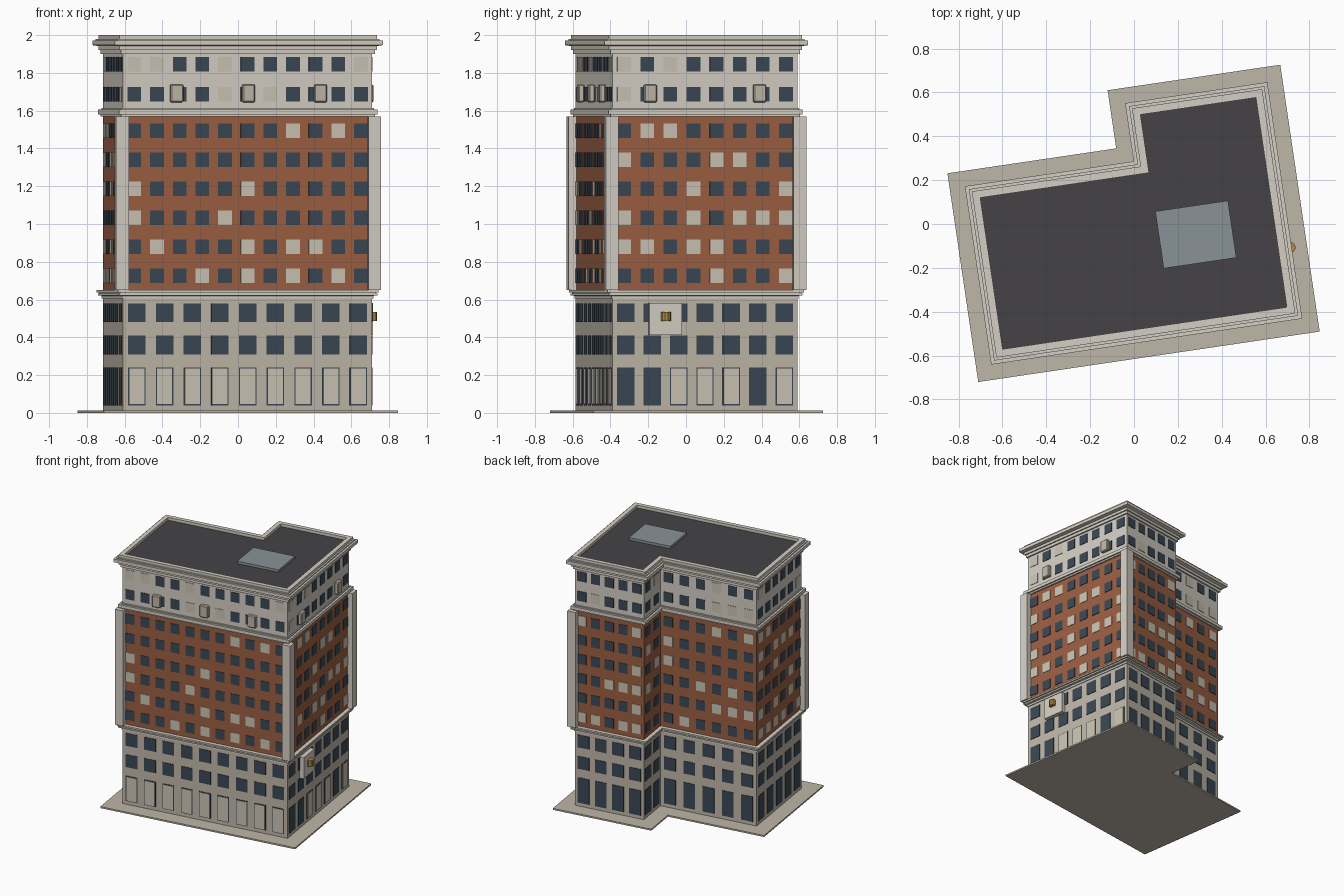
import bpy, bmesh, math, random
from mathutils import Vector, Matrix

if "Cube" in bpy.data.objects:
    bpy.data.objects.remove(bpy.data.objects["Cube"])

random.seed(4)
ANGLE = math.radians(8.4)          # whole building is turned on its plot

# L-shaped footprint: corner and outward direction for offsetting
PLAN = [(-.688, -.489, -1, -1), (.646, -.489, 1, -1), (.646, .501, 1, 1),
        (.09, .501, -1, 1), (.09, .233, -1, 1), (-.688, .233, -1, 1)]


def mat(name, rgb):
    m = bpy.data.materials.new(name)
    m.diffuse_color = (*rgb, 1)
    m.use_nodes = True
    m.node_tree.nodes["Principled BSDF"].inputs["Base Color"].default_value = m.diffuse_color
    return m


BRICK = mat("brick", (.33, .115, .055))
STONE = mat("stone", (.52, .47, .39))
PALE = mat("pale_stone", (.66, .62, .55))
GLASS = mat("dark_glass", (.042, .064, .09))
BLIND = mat("blind", (.60, .55, .46))
ROOF = mat("roof_felt", (.058, .055, .06))
SKY = mat("skylight_glass", (.25, .29, .31))
GOLD = mat("gold", (.42, .26, .05))


def finish(name, bm, material):
    bmesh.ops.recalc_face_normals(bm, faces=bm.faces)
    me = bpy.data.meshes.new(name)
    bm.to_mesh(me)
    bm.free()
    me.materials.append(material)
    ob = bpy.data.objects.new(name, me)
    ob.rotation_euler.z = ANGLE
    bpy.context.collection.objects.link(ob)
    return ob


def sweep(name, profile, material, caps=True):
    """Run a profile of (outward offset, height) round the footprint."""
    bm = bmesh.new()
    loops = [[bm.verts.new((x + d * sx, y + d * sy, z)) for x, y, sx, sy in PLAN]
             for d, z in profile]
    for a, b in zip(loops, loops[1:]):
        for i in range(6):
            j = (i + 1) % 6
            bm.faces.new((a[i], a[j], b[j], b[i]))
    if caps:
        bm.faces.new(loops[0][::-1])
        bm.faces.new(loops[-1])
    return finish(name, bm, material)


def add_box(bm, centre, size, frame=Matrix.Identity(4)):
    bmesh.ops.create_cube(bm, size=1, matrix=Matrix.Translation(centre) @ frame
                          @ Matrix.Diagonal((*size, 1)))


def wall(i):
    p = Vector((*PLAN[i][:2], 0))
    q = Vector((*PLAN[(i + 1) % 6][:2], 0))
    d = (q - p).normalized()
    return p, d, Vector((d.y, -d.x, 0)), (q - p).length


def wall_box(bm, i, s, z, w, h, depth, start=0):
    """Box standing out of wall i at distance s along it."""
    p, d, n, _ = wall(i)
    frame = Matrix((d, n, (0, 0, 1))).transposed().to_4x4()
    add_box(bm, p + d * s + n * (start + depth / 2) + Vector((0, 0, z)),
            (w, depth, h), frame)


# Main masses
sweep("pavement", [(.12, 0), (.12, .012)], STONE)
sweep("lower_walls", [(0, .012), (0, .62)], STONE)
sweep("brick_walls", [(0, .645), (0, 1.58)], BRICK)
sweep("upper_walls", [(0, 1.60), (0, 1.91)], PALE)

# Mouldings
sweep("lower_belt", [(.006, .605), (.006, .62), (.024, .622), (.024, .632),
                     (.018, .632), (.018, .638), (.03, .638), (.03, .65)], PALE)
sweep("upper_belt", [(.012, 1.568), (.012, 1.58), (.024, 1.58), (.024, 1.605),
                     (.008, 1.605), (.008, 1.613)], PALE)
sweep("crown_cornice", [(.0, 1.90), (.012, 1.90), (.012, 1.922), (.022, 1.922),
                        (.022, 1.942), (.05, 1.947), (.05, 1.972), (.034, 1.972),
                        (.034, 1.98), (.022, 1.98), (.022, 2.0), (-.012, 2.0),
                        (-.012, 1.975)], PALE, caps=False)
sweep("roof", [(-.005, 1.955), (-.005, 1.978)], ROOF)

# Skylight
bm = bmesh.new()
c = Matrix.Rotation(-ANGLE, 3, 'Z') @ Vector((.282, -.048, 1.985))
add_box(bm, c, (.335, .263, .026))
finish("skylight", bm, SKY)

# Corner posts on the three outer corners
bm = bmesh.new()
for x, y, sx, sy in PLAN[:3]:
    add_box(bm, (x + .008 * sx, y + .008 * sy, 1.11), (.068, .068, .92))
finish("corner_posts", bm, PALE)

# Windows: lit (blind) cells per row for the two walls seen straight on
LIT = {0: [{3, 5, 7, 9}, {1, 5, 7, 8}, {0, 4}, {0, 5}, set(), {7, 9},
           {4, 6}, {0, 1, 4, 10}],
       1: [{4, 7}, {0, 1, 3, 4}, {0, 3, 5, 6, 7}, {3, 7}, {0, 4, 5}, {1, 2},
           {0}, {0, 2}]}
GROUND_LIT = {0: set(range(9)), 1: {2, 3, 4, 6}}
UPPER_Z = [.65 + .1533 * (r + .5) for r in range(6)] + [1.688, 1.845]
glass, blinds = bmesh.new(), bmesh.new()
for i in range(6):
    L = wall(i)[3]
    n_low, n_up = round(L / .148), round(L / .121)
    for k in range(n_low):
        s = L * (k + .5) / n_low
        for z, h in ((.14, .2), (.36, .1), (.53, .1)):
            wall_box(glass, i, s, z, .093, h, .004)
        if k in GROUND_LIT.get(i, ()):
            wall_box(blinds, i, s, .14, .081, .188, .007)
    for r, z in enumerate(UPPER_Z):
        for k in range(n_up):
            lit = k in LIT[i][r] if i in LIT else random.random() < .25
            wall_box(blinds if lit else glass, i, L * (k + .5) / n_up, z,
                     .073, .077, .004)
finish("window_glass", glass, GLASS)
finish("window_blinds", blinds, BLIND)

# Air conditioner boxes under the crown
bm = bmesh.new()
for i, spots in ((0, (.285, .67, 1.055)), (1, (.2, .785))):
    for s in spots:
        wall_box(bm, i, s, 1.692, .068, .095, .032)
ac = finish("air_conditioners", bm, STONE)
bev = ac.modifiers.new("soft_edges", 'BEVEL')
bev.width, bev.segments = .006, 1

# Entrance wall panel with a gold lantern
bm = bmesh.new()
wall_box(bm, 1, .28, .497, .175, .168, .034)
finish("wall_panel", bm, PALE)
bm = bmesh.new()
p, d, n, _ = wall(1)
bmesh.ops.create_cone(bm, cap_ends=True, segments=10, radius1=.026, radius2=.026,
                      depth=.048, matrix=Matrix.Translation(
                          p + d * .28 + n * .042 + Vector((0, 0, .511))))
finish("lantern", bm, GOLD)
